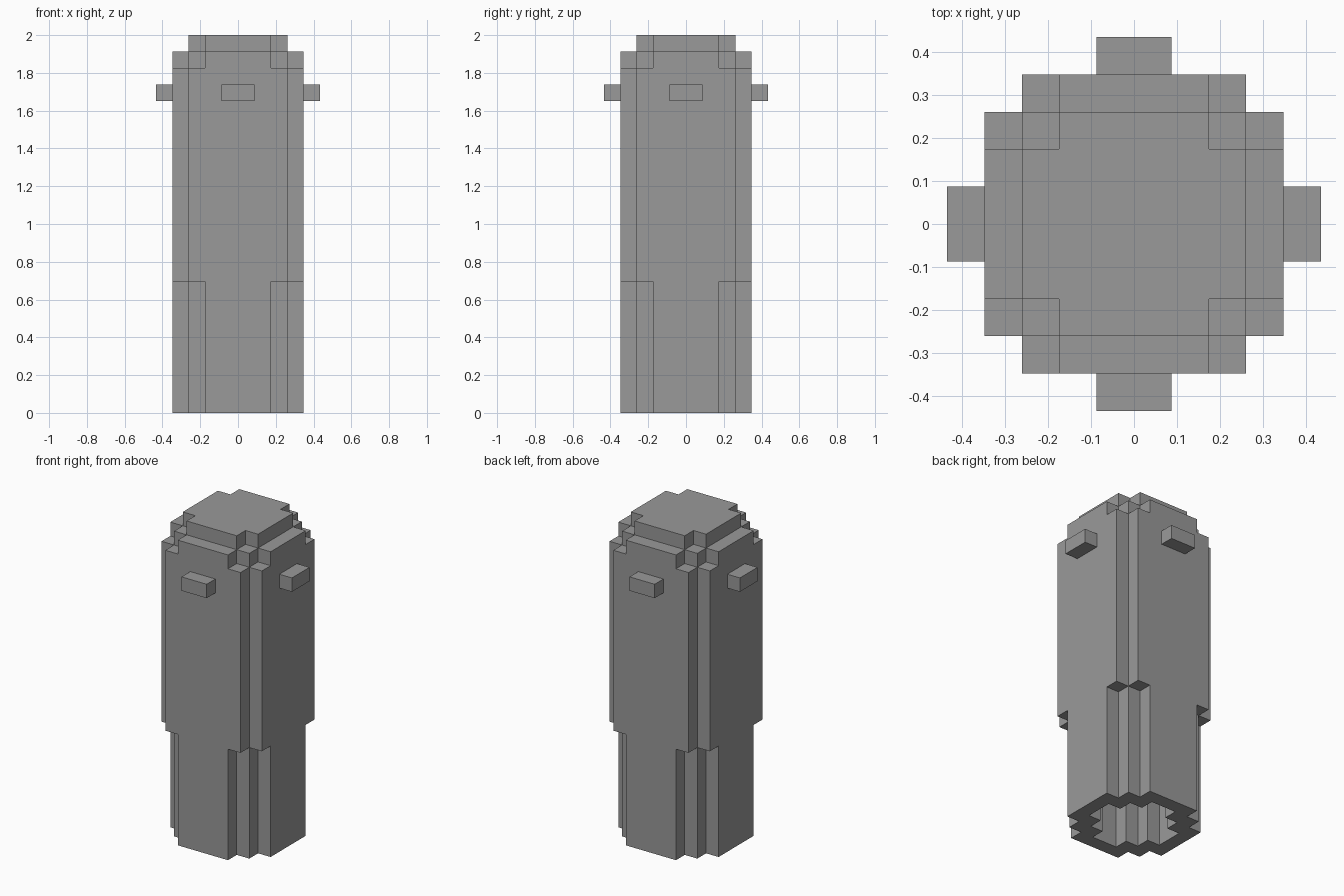
import bpy, bmesh
from mathutils import Matrix, Vector

U = 2 / 23  # edge of one building block

old = bpy.data.objects.get("Cube")
if old:
    bpy.data.objects.remove(old, do_unlink=True)

grey = bpy.data.materials.new("stone_grey")
grey.use_nodes = True
colour = (0.32, 0.32, 0.32, 1)
grey.diffuse_color = colour
grey.node_tree.nodes["Principled BSDF"].inputs["Base Color"].default_value = colour


def add_object(name, bm):
    mesh = bpy.data.meshes.new(name)
    bm.to_mesh(mesh)
    bm.free()
    mesh.materials.append(grey)
    obj = bpy.data.objects.new(name, mesh)
    bpy.context.collection.objects.link(obj)


# Stepped cross-sections: half-width of each row of blocks, from the centre out
WIDE = (4, 4, 4, 3)
NOTCHED = (4, 4, 3, 2)
CAP = (3, 3, 2)
CORE_WIDE = (3, 3, 2)
CORE_NARROW = (3, 2, 1)
CORE_CAP = (2, 1)

# Tiers from the ground up: (first layer, end layer, section)
OUTER = [(0, 8, NOTCHED), (8, 21, WIDE), (21, 22, NOTCHED), (22, 23, CAP)]
HOLLOW = [(0, 9, CORE_NARROW), (9, 20, CORE_WIDE), (20, 21, CORE_NARROW), (21, 22, CORE_CAP)]


def inside(tiers, x, y, z):
    row, col = int(abs(y)), abs(x)
    return any(a < z < b and row < len(s) and col < s[row] for a, b, s in tiers)


def solid(c):
    return inside(OUTER, *c) and not inside(HOLLOW, *c)


# Hollow tower shell: exposed block sides, merged into large flat faces
bm = bmesh.new()
for i in range(-4, 4):
    for j in range(-4, 4):
        for k in range(23):
            centre = Vector((i + 0.5, j + 0.5, k + 0.5))
            if not solid(centre):
                continue
            for axis in range(3):
                for sign in (-1, 1):
                    n = Vector((0, 0, 0))
                    n[axis] = sign
                    if solid(centre + n):
                        continue
                    a = Vector((0, 0, 0))
                    a[(axis + 1) % 3] = 0.5
                    b = n.cross(a)
                    mid = centre + n / 2
                    corners = (mid - a - b, mid + a - b, mid + a + b, mid - a + b)
                    bm.faces.new([bm.verts.new(p * U) for p in corners])
bmesh.ops.remove_doubles(bm, verts=bm.verts, dist=0.001)
bmesh.ops.dissolve_limit(bm, angle_limit=0.01, verts=bm.verts, edges=bm.edges)
add_object("tower_shell", bm)

# One peg on each side near the top
for name, direction in {
    "front_peg": Vector((0, -1, 0)), "back_peg": Vector((0, 1, 0)),
    "left_peg": Vector((1, 0, 0)), "right_peg": Vector((-1, 0, 0)),
}.items():
    size = Vector((2 - abs(direction.x), 2 - abs(direction.y), 1)) * U
    place = direction * 4.5 * U + Vector((0, 0, 19.5 * U))
    bm = bmesh.new()
    bmesh.ops.create_cube(bm, size=1, matrix=Matrix.Translation(place) @ Matrix.Diagonal(size).to_4x4())
    add_object(name, bm)
